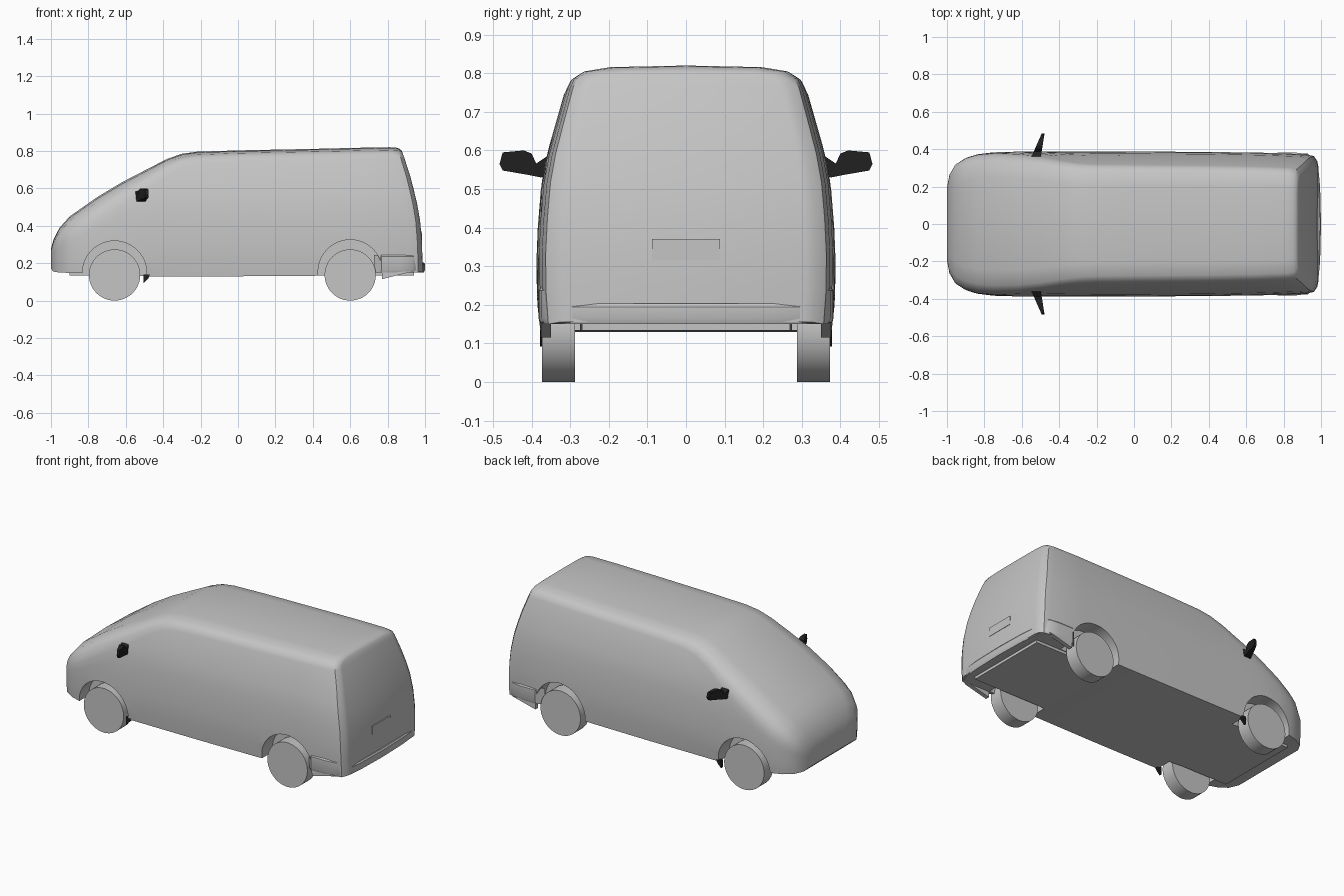
import bpy, bmesh, math

cube = bpy.data.objects.get("Cube")
if cube:
    bpy.data.objects.remove(cube)


def material(name, rgb):
    m = bpy.data.materials.new(name)
    m.use_nodes = True
    m.diffuse_color = (*rgb, 1)
    m.node_tree.nodes["Principled BSDF"].inputs["Base Color"].default_value = (*rgb, 1)
    return m


GREY = material("plain grey", (0.56, 0.56, 0.56))
BLACK = material("black trim", (0.015, 0.015, 0.015))


def make(name, verts, faces, mat, angle=35):
    bm = bmesh.new()
    vs = [bm.verts.new(v) for v in verts]
    for f in faces:
        bm.faces.new([vs[i] for i in f])
    bmesh.ops.recalc_face_normals(bm, faces=bm.faces)
    me = bpy.data.meshes.new(name)
    bm.to_mesh(me)
    bm.free()
    ob = bpy.data.objects.new(name, me)
    bpy.context.collection.objects.link(ob)
    me.materials.append(mat)
    smooth(ob, angle)
    return ob


def select(ob):
    bpy.ops.object.select_all(action='DESELECT')
    ob.select_set(True)
    bpy.context.view_layer.objects.active = ob


def smooth(ob, angle):
    select(ob)
    bpy.ops.object.shade_smooth_by_angle(angle=math.radians(angle))


def prism(name, front, back, mat):
    """Solid between two matching outlines."""
    n = len(front)
    faces = [list(range(n)), list(range(n, 2 * n))]
    faces += [(i, (i + 1) % n, n + (i + 1) % n, n + i) for i in range(n)]
    return make(name, front + back, faces, mat, 20)


def box(name, x, y, z, mat):
    outline = [(x[0], y[0]), (x[1], y[0]), (x[1], y[1]), (x[0], y[1])]
    return prism(name, [(a, b, z[0]) for a, b in outline],
                 [(a, b, z[1]) for a, b in outline], mat)


def cylinder(name, x, y0, y1, z, r, mat):
    ring = [(x + r * math.cos(a), z + r * math.sin(a))
            for a in (math.tau * i / 48 for i in range(48))]
    return prism(name, [(a, y0, b) for a, b in ring], [(a, y1, b) for a, b in ring], mat)


def interp(table, t):
    for (a, u), (b, v) in zip(table, table[1:]):
        if t <= b:
            return u + (v - u) * max(0, (t - a) / (b - a))
    return table[-1][1]


# Body side: half width by height, and tailgate position by height
SIDE = [(.13, .377), (.2, .385), (.3, .388), (.4, .384), (.5, .376), (.56, .367),
        (.62, .352), (.7, .329), (.76, .312), (.82, .295)]
TAIL = [(.23, .986), (.3, .984), (.4, .978), (.5, .962), (.6, .938), (.7, .912),
        (.8, .876), (.82, .862)]
# Stations from nose to tail: x, top, bottom, plan width factor, shoulder drop
STATIONS = [(-1, .275, .17, .5, .04), (-.987, .325, .155, .68, .06),
            (-.955, .388, .15, .82, .08), (-.9, .45, .148, .91, .10),
            (-.84, .492, .147, .96, .11), (-.75, .555, .147, .99, .12),
            (-.62, .633, .14, 1, .12), (-.5, .695, .13, 1, .11),
            (-.38, .757, .13, 1, .09), (-.3, .785, .13, 1, .075),
            (-.22, .796, .13, 1, .065), (0, .803, .13, 1, .06),
            (.4, .811, .132, .995, .06), (.7, .817, .15, .985, .06),
            (.93, .82, .15, .965, .06), (.975, .818, .15, .94, .055),
            (.994, .812, .155, .87, .05), (1, .804, .155, .8, .04)]
SHOULDER = [(.96, .55), (.87, .25), (.65, .07)]


def section(x, top, bottom, plan, drop):
    side = []
    for s in (0, .15, .3, .45, .6, .72, .84, 1):
        z = bottom + s * (top - drop - bottom)
        side.append((plan * interp(SIDE, z), z))
    edge = side[-1][0]
    side += [(edge * k, top - drop * f) for k, f in SHOULDER]
    half = [(0, bottom)] + side + [(0, top)]
    ring = half + [(-y, z) for y, z in half[-2:0:-1]]
    pts = []
    for y, z in ring:
        px = x
        if x > .5:
            px = .5 + (x - .5) * (interp(TAIL, z) - .5) / .5
        pts.append((px, y, z))
    return pts


rings = [section(*s) for s in STATIONS]
N = len(rings[0])
verts = [p for r in rings for p in r]
faces = []
for j in range(len(rings) - 1):
    for i in range(N):
        k = (i + 1) % N
        faces.append((j * N + i, j * N + k, (j + 1) * N + k, (j + 1) * N + i))
# Nose and tailgate closed with crosswise strips
for base in (0, (len(rings) - 1) * N):
    for i in range(N // 2):
        strip = dict.fromkeys((i, i + 1, N - i - 1, (N - i) % N))
        faces.append([base + v for v in strip])
body = make("body", verts, faces, GREY)

# Wheel arches and wheels
for end, x, arch_z in (("front", -.66, .147), ("rear", .6, .153)):
    for name, s in (("left", 1), ("right", -1)):
        cutter = cylinder("arch_cutter", x, s * .275, s * .5, arch_z, .172, GREY)
        cutter.hide_render = True
        mod = body.modifiers.new("arch", 'BOOLEAN')
        mod.object = cutter
        mod.operation = 'DIFFERENCE'
        mod.solver = 'EXACT'
        select(body)
        bpy.ops.object.modifier_apply(modifier=mod.name)
        bpy.data.objects.remove(cutter)
        cylinder(f"{end}_{name}_wheel", x, s * .287, s * .373, .137, .137, GREY)
smooth(body, 35)

# Underbody floor
box("floor", (-.9, .94), (-.27, .27), (.133, .17), GREY)

# Rear bumper: wraps the tail, with raised ends
plan = [(.768, .382), (.87, .381), (.93, .374), (.965, .352), (.982, .31),
        (.986, .295), (.995, .2), (1, 0)]
plan = plan + [(x, -y) for x, y in plan[-2::-1]]
verts, faces = [], []
for x, y in plan:
    top = .245 if abs(y) > .3 else .203
    inner = (x - .04, y * .9)
    verts += [(x - .006, y * .985, .15), (x, y, .165), (x, y, top - .008),
              (x - .006, y * .985, top), (*inner, top), (*inner, .15)]
for j in range(len(plan) - 1):
    for i in range(6):
        k = (i + 1) % 6
        faces.append((j * 6 + i, j * 6 + k, j * 6 + 6 + k, j * 6 + 6 + i))
faces += [list(range(6)), list(range(len(verts) - 6, len(verts)))]
make("rear_bumper", verts, faces, GREY)

# Blank number plate panel
box("rear_plate", (.97, .985), (-.088, .088), (.315, .37), GREY)

# Door mirrors and mud flaps
MIRROR = [(.36, .585), (.388, .566), (.4, .592), (.42, .6), (.475, .595),
          (.483, .565), (.475, .548), (.41, .537), (.375, .53), (.36, .54)]
for name, s in (("left", 1), ("right", -1)):
    outlines = []
    for side in (-1, 1):
        outlines.append([(-.52 + (y - .37) * .3 + side * (.025 - (y - .36) * .14), s * y, z)
                         for y, z in MIRROR])
    prism(f"{name}_mirror", *outlines, BLACK)
    flap = [(-.505, .14), (-.505, .092), (-.48, .118), (-.47, .14)]
    prism(f"{name}_front_flap", [(x, s * .36, z) for x, z in flap],
          [(x, s * .378, z) for x, z in flap], BLACK)
    flap = [(.768, .16), (.77, .115), (.85, .135), (.93, .155)]
    prism(f"{name}_rear_flap", [(x, s * .35, z) for x, z in flap],
          [(x, s * .376, z) for x, z in flap], GREY)
